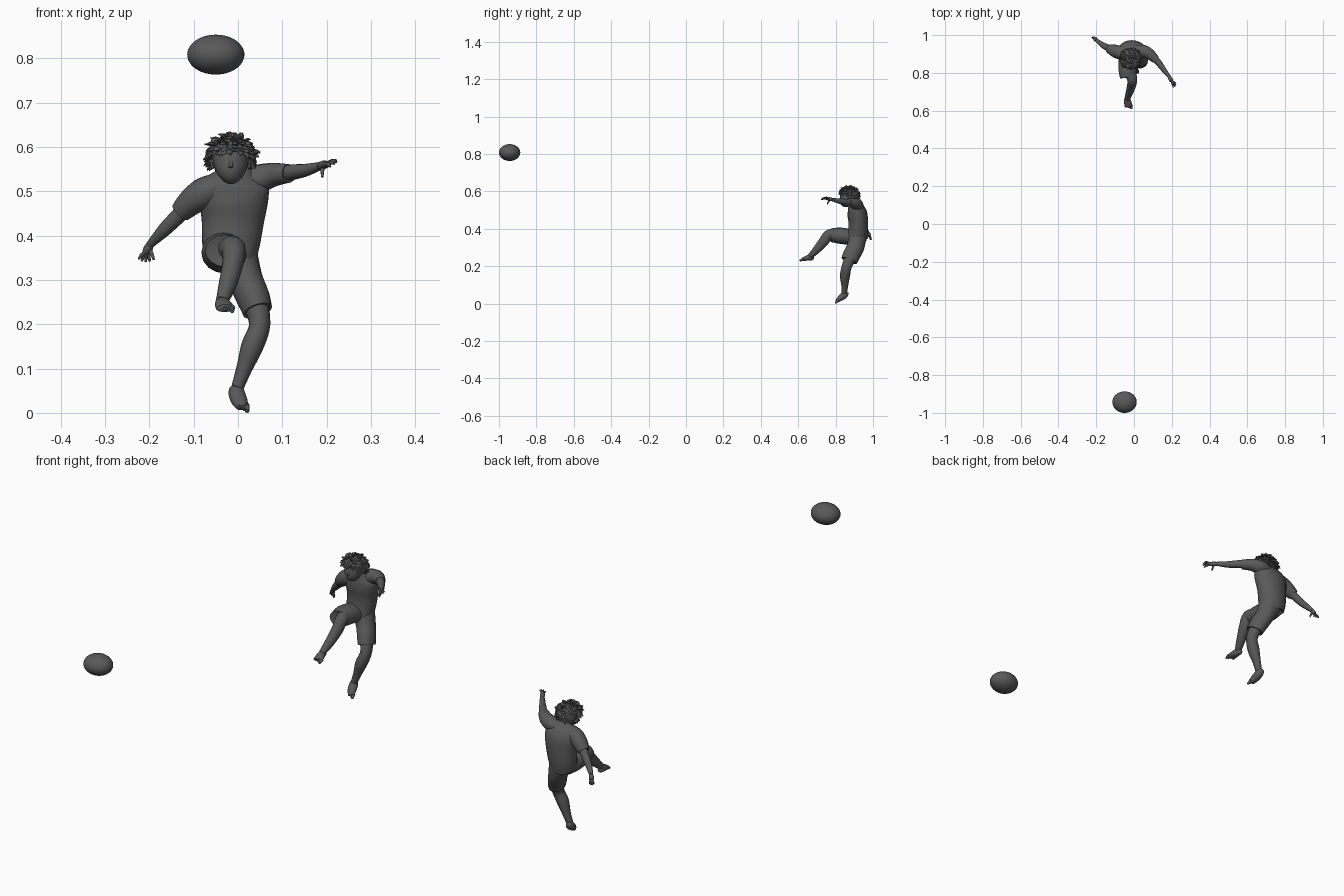
import bpy, bmesh, math, random
from mathutils import Vector, Matrix

random.seed(4)
X, Z = Vector((1, 0, 0)), Vector((0, 0, 1))
dark = bpy.data.materials.new("dark_grey")
dark.diffuse_color = (0.1, 0.1, 0.1, 1)


def finish(name, bm, angle=50):
    bmesh.ops.recalc_face_normals(bm, faces=bm.faces)
    me = bpy.data.meshes.new(name)
    bm.to_mesh(me)
    bm.free()
    me.materials.append(dark)
    ob = bpy.data.objects.new(name, me)
    bpy.context.collection.objects.link(ob)
    me.shade_smooth()
    me.set_sharp_from_angle(angle=math.radians(angle))
    return ob


def tube(bm, pts, ref=X, sides=16, steps=4, hem=None):
    """Smooth tube through (x, y, z, radius along ref, other radius); hem = depth of a hollow end."""
    P = [Vector(p) for p in pts]
    path = []
    for i in range(len(P) - 1):
        p0, p1, p2, p3 = P[max(i - 1, 0)], P[i], P[i + 1], P[min(i + 2, len(P) - 1)]
        for s in range(steps):
            t = s / steps
            path.append(0.5 * (2 * p1 + (p2 - p0) * t + (2 * p0 - 5 * p1 + 4 * p2 - p3) * t * t
                               + (3 * p1 - p0 - 3 * p2 + p3) * t ** 3))
    path.append(P[-1])
    rings = []
    for i, q in enumerate(path):
        d = (path[min(i + 1, len(path) - 1)].xyz - path[max(i - 1, 0)].xyz).normalized()
        u = (ref - d * ref.dot(d)).normalized()
        v = d.cross(u)
        rings.append([bm.verts.new(q.xyz + u * q[3] * math.cos(a) + v * q[4] * math.sin(a))
                      for a in (2 * math.pi * k / sides for k in range(sides))])
        if i == 0:
            start = bm.verts.new(q.xyz - d * min(q[3], q[4]) * 0.5)
    end = bm.verts.new(path[-1].xyz + d * (-hem if hem else min(q[3], q[4]) * 0.5))
    for k in range(sides):
        j = (k + 1) % sides
        for a, b in zip(rings, rings[1:]):
            bm.faces.new((a[k], a[j], b[j], b[k]))
        bm.faces.new((start, rings[0][j], rings[0][k]))
        bm.faces.new((end, rings[-1][k], rings[-1][j]))


def part(name, pts, **kw):
    bm = bmesh.new()
    tube(bm, pts, **kw)
    return finish(name, bm)


def ellipsoid(bm, loc, size, u=32, v=20):
    M = Matrix.Translation(loc) @ Matrix.Diagonal((*size, 1))
    return bmesh.ops.create_uvsphere(bm, u_segments=u, v_segments=v, radius=1, matrix=M)["verts"]


# Flying ball
bm = bmesh.new()
ellipsoid(bm, (-0.05, -0.943, 0.808), (0.0645, 0.057, 0.045), 40, 24)
finish("ball", bm)

# Loose shirt with sleeves
part("shirt_body", [(-0.011, 0.888, 0.55, 0.026, 0.024), (-0.009, 0.896, 0.54, 0.045, 0.030),
                    (-0.010, 0.906, 0.515, 0.077, 0.043), (-0.010, 0.916, 0.48, 0.078, 0.053),
                    (-0.012, 0.921, 0.43, 0.070, 0.052), (-0.016, 0.918, 0.38, 0.065, 0.053),
                    (-0.018, 0.91, 0.342, 0.058, 0.054)], hem=0.02, sides=24)
part("right_sleeve", [(-0.03, 0.903, 0.515, 0.030, 0.032), (-0.075, 0.908, 0.496, 0.036, 0.036),
                      (-0.106, 0.918, 0.475, 0.031, 0.033), (-0.130, 0.928, 0.452, 0.024, 0.025)],
     ref=Z, hem=0.006)
part("left_sleeve", [(0.00, 0.910, 0.522, 0.026, 0.032), (0.045, 0.915, 0.528, 0.032, 0.034),
                     (0.080, 0.902, 0.537, 0.027, 0.029), (0.115, 0.870, 0.540, 0.021, 0.022)],
     ref=Z, hem=0.005)

# Bare arms
part("right_arm", [(-0.105, 0.917, 0.475, 0.021, 0.021), (-0.132, 0.930, 0.447, 0.018, 0.018),
                   (-0.165, 0.947, 0.414, 0.0155, 0.0155), (-0.198, 0.972, 0.380, 0.009, 0.009)], ref=Z)
part("left_arm", [(0.09, 0.895, 0.540, 0.019, 0.019), (0.125, 0.860, 0.543, 0.0175, 0.0175),
                  (0.155, 0.820, 0.548, 0.014, 0.014), (0.185, 0.782, 0.557, 0.009, 0.009)], ref=Z)


# Hands: palm plus five fingers
def hand(name, wrist, palm, tips):
    bm = bmesh.new()
    w, p = Vector(wrist), Vector(palm)
    tube(bm, [(*w, 0.009, 0.008), (*w.lerp(p, 0.5), 0.010, 0.011), (*p, 0.008, 0.011)], ref=Z, sides=10)
    for i, t in enumerate(tips):
        t = Vector(t)
        base = w.lerp(p, 0.4 if i == 0 else 0.85).lerp(t, 0.15)
        mid = base.lerp(t, 0.55) + Vector((0, 0, 0.003))
        tube(bm, [(*base, 0.005, 0.005), (*mid, 0.0042, 0.0042), (*t, 0.0028, 0.0028)], ref=Z, sides=8, steps=2)
    finish(name, bm)


hand("right_hand", (-0.198, 0.972, 0.380), (-0.207, 0.981, 0.362),
     [(-0.190, 0.968, 0.346), (-0.224, 0.987, 0.347), (-0.217, 0.991, 0.343),
      (-0.208, 0.990, 0.341), (-0.199, 0.986, 0.342)])
hand("left_hand", (0.185, 0.782, 0.557), (0.199, 0.758, 0.561),
     [(0.190, 0.755, 0.532), (0.222, 0.745, 0.569), (0.222, 0.735, 0.566),
      (0.217, 0.726, 0.562), (0.208, 0.723, 0.556)])

# Shorts
part("shorts_left", [(-0.005, 0.918, 0.355, 0.050, 0.046), (0.016, 0.906, 0.302, 0.040, 0.047),
                     (0.034, 0.885, 0.26, 0.038, 0.046), (0.044, 0.873, 0.23, 0.034, 0.044)], hem=0.008)
part("shorts_right", [(-0.025, 0.925, 0.350, 0.046, 0.035), (-0.031, 0.875, 0.357, 0.050, 0.042),
                      (-0.033, 0.82, 0.364, 0.049, 0.043), (-0.030, 0.775, 0.366, 0.044, 0.036)], hem=0.012)

# Legs
part("left_leg", [(0.036, 0.885, 0.26, 0.030, 0.034), (0.049, 0.860, 0.20, 0.024, 0.027),
                  (0.032, 0.850, 0.15, 0.025, 0.027), (0.014, 0.849, 0.10, 0.018, 0.019),
                  (-0.001, 0.846, 0.058, 0.014, 0.015)])
part("right_leg", [(-0.024, 0.815, 0.365, 0.032, 0.030), (-0.010, 0.766, 0.371, 0.027, 0.027),
                   (-0.012, 0.738, 0.335, 0.024, 0.027), (-0.024, 0.698, 0.288, 0.020, 0.021),
                   (-0.036, 0.662, 0.252, 0.014, 0.014)])


# Bare feet with toes
def foot(name, pts, toe, step):
    bm = bmesh.new()
    tube(bm, pts, sides=14)
    end, d = Vector(pts[-1][:3]), Vector(toe)
    for i in range(5):
        c = end + Vector(step) * (i - 2)
        r = 0.0058 if i else 0.007
        tube(bm, [(*(c - d), r, r), (*(c + d * (1 - 0.25 * i)), r * 0.75, r * 0.75)], sides=8, steps=2)
    finish(name, bm)


foot("left_foot", [(-0.005, 0.864, 0.056, 0.011, 0.010), (-0.004, 0.848, 0.047, 0.018, 0.019),
                   (0.002, 0.826, 0.030, 0.019, 0.016), (0.010, 0.807, 0.014, 0.014, 0.010)],
     (0.001, -0.008, -0.007), (-0.0048, 0, 0.0015))
foot("right_foot", [(-0.037, 0.680, 0.241, 0.010, 0.010), (-0.036, 0.662, 0.246, 0.016, 0.016),
                    (-0.032, 0.640, 0.242, 0.020, 0.013), (-0.029, 0.622, 0.236, 0.021, 0.009)],
     (0, -0.010, -0.004), (-0.0078, 0.001, 0.001))

# Head: skull narrowed towards the chin
part("neck", [(-0.011, 0.895, 0.525, 0.022, 0.022), (-0.015, 0.880, 0.565, 0.021, 0.022)])
C = Vector((-0.016, 0.868, 0.570))
bm = bmesh.new()
for v in ellipsoid(bm, C, (0.040, 0.044, 0.054)):
    low = max(0, (C.z - v.co.z) / 0.054)
    v.co.x = C.x + (v.co.x - C.x) * (1 - 0.12 * low)
    v.co.y -= 0.014 * low
finish("head", bm)
bm = bmesh.new()
tube(bm, [(-0.016, 0.830, 0.572, 0.003, 0.003), (-0.016, 0.824, 0.562, 0.004, 0.004),
          (-0.016, 0.821, 0.554, 0.005, 0.004)], sides=10)
finish("nose", bm)
bm = bmesh.new()
for s in (-1, 1):
    ellipsoid(bm, C + Vector((s * 0.041, 0.006, -0.008)), (0.005, 0.009, 0.013), 12, 8)
finish("ears", bm)

# Shaggy hair: cap and pointed tufts, falling more steeply towards the sides
H = Vector((-0.016, 0.872, 0.578))
bm = bmesh.new()
ellipsoid(bm, H + Vector((0, 0.003, 0.004)), (0.045, 0.043, 0.036), 24, 14)
N = 330
for i in range(N):
    h = 1 - 1.55 * (i + 0.5) / N
    a = i * 2.39996
    r = math.sqrt(1 - h * h)
    d = Vector((r * math.cos(a), r * math.sin(a), h))
    if d.y < -0.25 and h < 0.22 or h < -0.1 and d.y < 0.1:
        continue
    root = H + Vector((d.x * 0.041, d.y * 0.040, 0.003 + d.z * 0.036))
    flow = Vector((d.x, d.y, -1.0 + 0.9 * max(h, 0))) + Vector([random.uniform(-0.5, 0.5) for _ in range(3)])
    flow = flow.normalized() * random.uniform(0.015, 0.024)
    mid = root + d * 0.008 + flow * 0.45
    tip = root + d * random.uniform(0.003, 0.010) + flow * 0.9
    tip.z = min(tip.z, 0.628)
    ref = d.cross(flow).normalized()
    tube(bm, [(*root, 0.0075, 0.004), (*mid, 0.007, 0.0035), (*tip, 0.0008, 0.0008)],
         ref=ref, sides=6, steps=2)
finish("hair", bm, 40)
